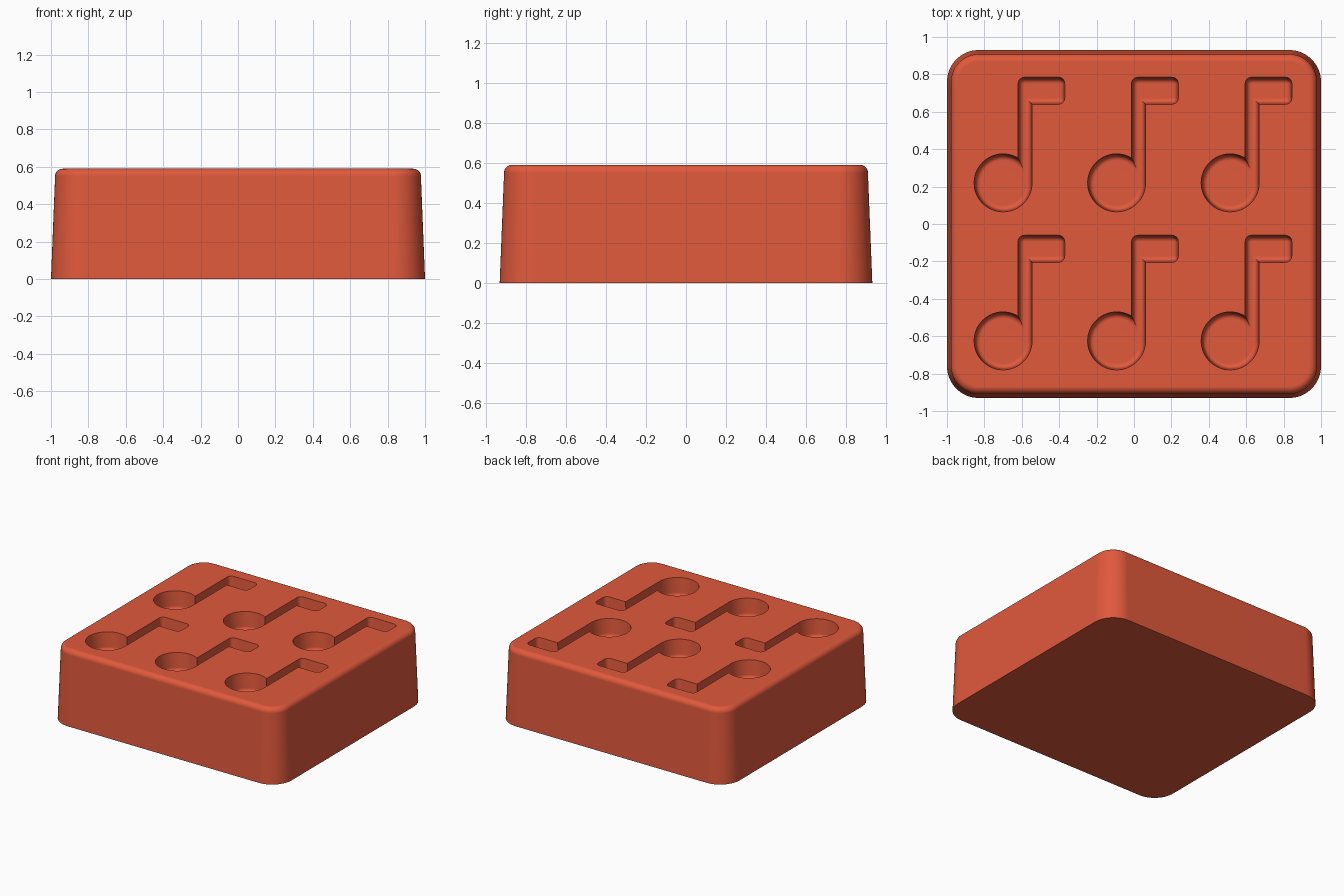
import bpy, bmesh
from math import cos, sin, pi, acos, radians

cube = bpy.data.objects.get("Cube")
if cube:
    bpy.data.objects.remove(cube, do_unlink=True)

HEIGHT = 0.59
DEPTH = 0.14


def arc(cx, cy, r, a0, a1, n):
    return [(cx + r * cos(a0 + (a1 - a0) * i / n),
             cy + r * sin(a0 + (a1 - a0) * i / n)) for i in range(n + 1)]


def loft(bm, rings):
    """Skin a stack of (outline, z) rings and cap both ends."""
    loops = [[bm.verts.new((x, y, z)) for x, y in outline] for outline, z in rings]
    n = len(loops[0])
    for low, high in zip(loops, loops[1:]):
        for i in range(n):
            j = (i + 1) % n
            bm.faces.new((low[i], low[j], high[j], high[i]))
    bm.faces.new(loops[0][::-1])
    bm.faces.new(loops[-1])


def make_object(name, bm):
    bmesh.ops.recalc_face_normals(bm, faces=bm.faces)
    mesh = bpy.data.meshes.new(name)
    bm.to_mesh(mesh)
    bm.free()
    obj = bpy.data.objects.new(name, mesh)
    bpy.context.collection.objects.link(obj)
    return obj


def block_outline(inset):
    hx, hy, r = 1 - inset, 0.93 - inset, 0.17 - inset
    pts = []
    for k, (sx, sy) in enumerate([(1, 1), (-1, 1), (-1, -1), (1, -1)]):
        pts += arc(sx * (hx - r), sy * (hy - r), r, k * pi / 2, (k + 1) * pi / 2, 16)
    return pts


def note_outline(cx, cy, inset):
    """Round head, upright stem and a short flag to the right."""
    r = 0.155 - inset
    left, right = cx + 0.08 + inset, cx + r
    end, top, under = cx + 0.33 - inset, cy + 0.565 - inset, cy + 0.42 + inset
    c = max(0.035 - inset, 0.004)
    pts = arc(cx, cy, r, acos((left - cx) / r), 2 * pi, 48)
    pts.append((right, under))
    pts += arc(end - c, under + c, c, -pi / 2, 0, 5)
    pts += arc(end - c, top - c, c, 0, pi / 2, 5)
    pts += arc(left + c, top - c, c, pi / 2, pi, 5)
    return pts


# Tapered block with a rounded top rim
body = bmesh.new()
taper, rim = 0.022, 0.04
rings = [(block_outline(0), 0)]
for i in range(9):
    a = pi / 2 * i / 8
    rings.append((block_outline(taper + rim * (1 - cos(a))), HEIGHT - rim + rim * sin(a)))
loft(body, rings)
block = make_object("mould_block", body)

# Six note-shaped recesses with drafted walls and a rounded floor edge
cut = bmesh.new()
draft, fillet = 0.008, 0.026
for col in range(3):
    for row in range(2):
        cx, cy = -0.70 + 0.607 * col, 0.22 - 0.845 * row
        floor = HEIGHT - DEPTH
        rings = []
        for i in range(7):
            a = pi / 2 * i / 6
            rings.append((note_outline(cx, cy, draft + fillet * (1 - sin(a))),
                          floor + fillet * (1 - cos(a))))
        rings.append((note_outline(cx, cy, 0), HEIGHT))
        rings.append((note_outline(cx, cy, -0.002), HEIGHT + 0.04))
        loft(cut, rings)
cutter = make_object("note_cutters", cut)
cutter.hide_render = True

mod = block.modifiers.new("note_recesses", "BOOLEAN")
mod.operation = "DIFFERENCE"
mod.solver = "EXACT"
mod.object = cutter
depsgraph = bpy.context.evaluated_depsgraph_get()
carved = bpy.data.meshes.new_from_object(block.evaluated_get(depsgraph))
block.modifiers.clear()
block.data = carved
bpy.data.objects.remove(cutter, do_unlink=True)

# Terracotta red throughout
red = bpy.data.materials.new("terracotta_red")
red.use_nodes = True
colour = (0.75, 0.10, 0.045, 1)
red.diffuse_color = colour
red.node_tree.nodes["Principled BSDF"].inputs["Base Color"].default_value = colour
carved.materials.clear()
carved.materials.append(red)

# Smooth shading with crisp recess edges
bpy.ops.object.select_all(action="DESELECT")
block.select_set(True)
bpy.context.view_layer.objects.active = block
bpy.ops.object.shade_smooth_by_angle(angle=radians(35))
weighted = block.modifiers.new("even_normals", "WEIGHTED_NORMAL")
weighted.keep_sharp = True
